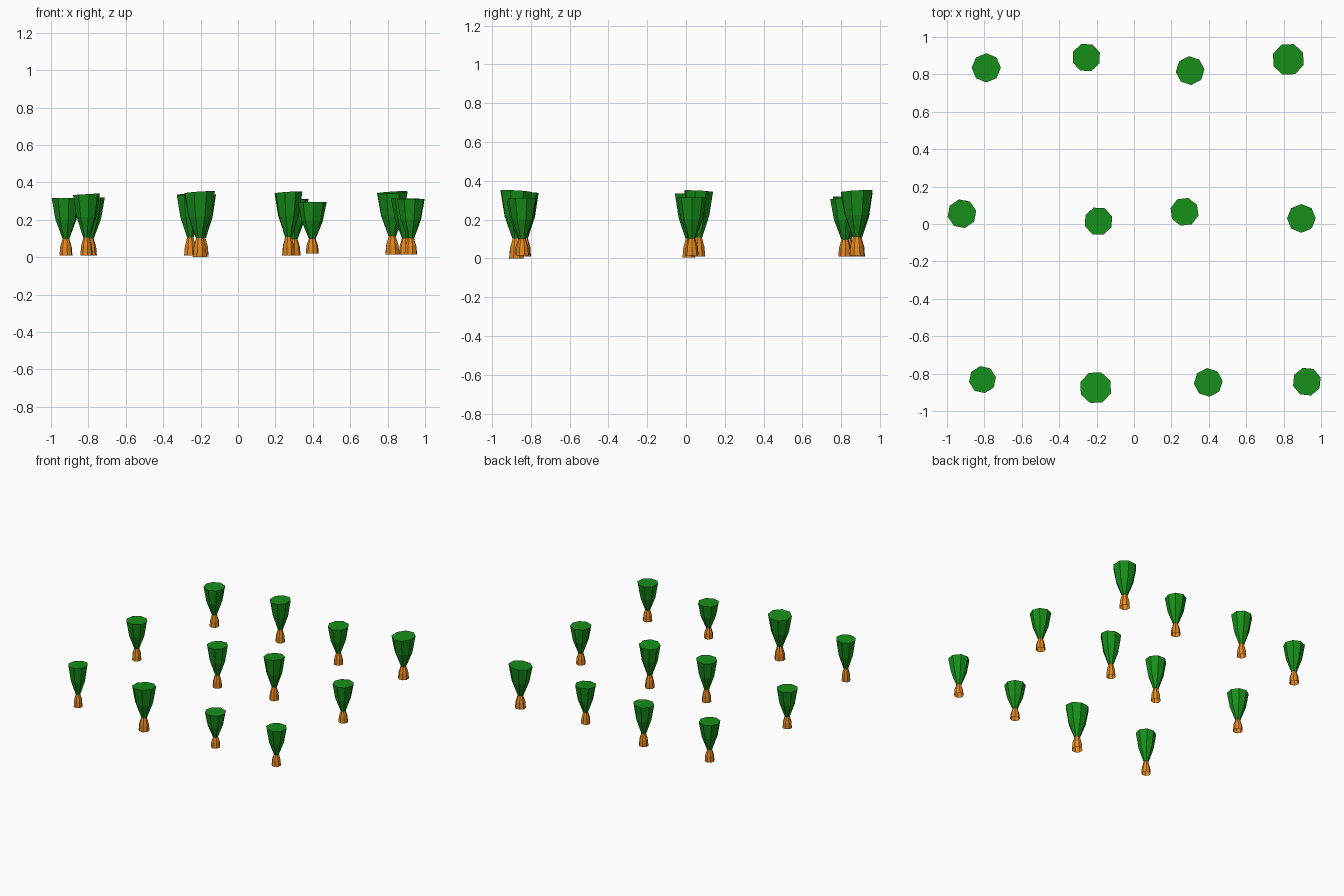
import bpy, bmesh, math
from mathutils import Vector

if "Cube" in bpy.data.objects:
    bpy.data.objects.remove(bpy.data.objects["Cube"])


def material(name, rgb):
    m = bpy.data.materials.new(name)
    m.diffuse_color = (*rgb, 1)
    m.use_nodes = True
    m.node_tree.nodes["Principled BSDF"].inputs["Base Color"].default_value = m.diffuse_color
    return m


LEAF = material("leaf_green", (0.008, 0.275, 0.010))
BARK = material("bark_orange", (0.77, 0.245, 0.014))


def lathe(name, rings, turn, mat, slope=(0, 0), open_base=False, sides=8):
    """Stack of polygon rings (centre, radius); slope tips the last ring."""
    bm = bmesh.new()
    loops = []
    for n, (c, r) in enumerate(rings):
        tip = slope if n == len(rings) - 1 else (0, 0)
        loop = []
        for i in range(sides):
            a = turn + i * math.tau / sides
            dx, dy = r * math.cos(a), r * math.sin(a)
            loop.append(bm.verts.new(Vector(c) + Vector((dx, dy, dx * tip[0] + dy * tip[1]))))
        loops.append(loop)
    for a, b in zip(loops, loops[1:]):
        for i in range(sides):
            j = (i + 1) % sides
            bm.faces.new((a[i], a[j], b[j], b[i]))
    if not open_base:
        bm.faces.new(loops[0][::-1])
    bm.faces.new(loops[-1])
    me = bpy.data.meshes.new(name)
    bm.to_mesh(me)
    bm.free()
    me.materials.append(mat)
    ob = bpy.data.objects.new(name, me)
    bpy.context.collection.objects.link(ob)


# x, y, base height, top height, crown radius, turn in degrees, top slope
TREES = [
    (-0.79, 0.835, 0.01, 0.32, 0.078, 0, (0, 0)),
    (-0.255, 0.89, 0.01, 0.337, 0.077, 20, (0.04, 0.04)),
    (0.30, 0.82, 0.01, 0.31, 0.077, 5, (0, 0.04)),
    (0.825, 0.88, 0.015, 0.346, 0.087, 25, (0.06, 0.06)),
    (-0.92, 0.055, 0.01, 0.317, 0.078, 12, (0, 0)),
    (-0.19, 0.015, 0.005, 0.333, 0.077, 20, (0.04, 0)),
    (0.27, 0.065, 0.01, 0.346, 0.077, 30, (0.06, -0.05)),
    (0.895, 0.03, 0.015, 0.315, 0.077, 0, (0, 0)),
    (-0.81, -0.832, 0.01, 0.337, 0.073, 10, (0.06, 0)),
    (-0.205, -0.875, 0.0, 0.346, 0.087, 25, (0.06, -0.06)),
    (0.397, -0.847, 0.02, 0.295, 0.077, 5, (0, 0)),
    (0.924, -0.843, 0.015, 0.311, 0.077, 17, (0, 0)),
]

for n, (x, y, z0, z1, r, deg, slope) in enumerate(TREES, 1):
    turn = math.radians(deg)
    # flared trunk, hollow underneath
    neck = z0 + 0.31 * (z1 - z0)
    h = neck - z0
    k = r / 0.077
    lathe(f"trunk_{n}", [((x, y, z0), 0.035 * k), ((x, y, z0 + 0.48 * h), 0.031 * k),
                         ((x, y, neck), 0.016 * k)], turn, BARK, open_base=True)
    # cup-shaped crown, flat on top
    c = z1 - neck
    lathe(f"crown_{n}", [((x, y, neck - 0.005), 0.019 * k), ((x, y, neck + 0.46 * c), r * 0.74),
                         ((x, y, z1), r)], turn, LEAF, slope)
